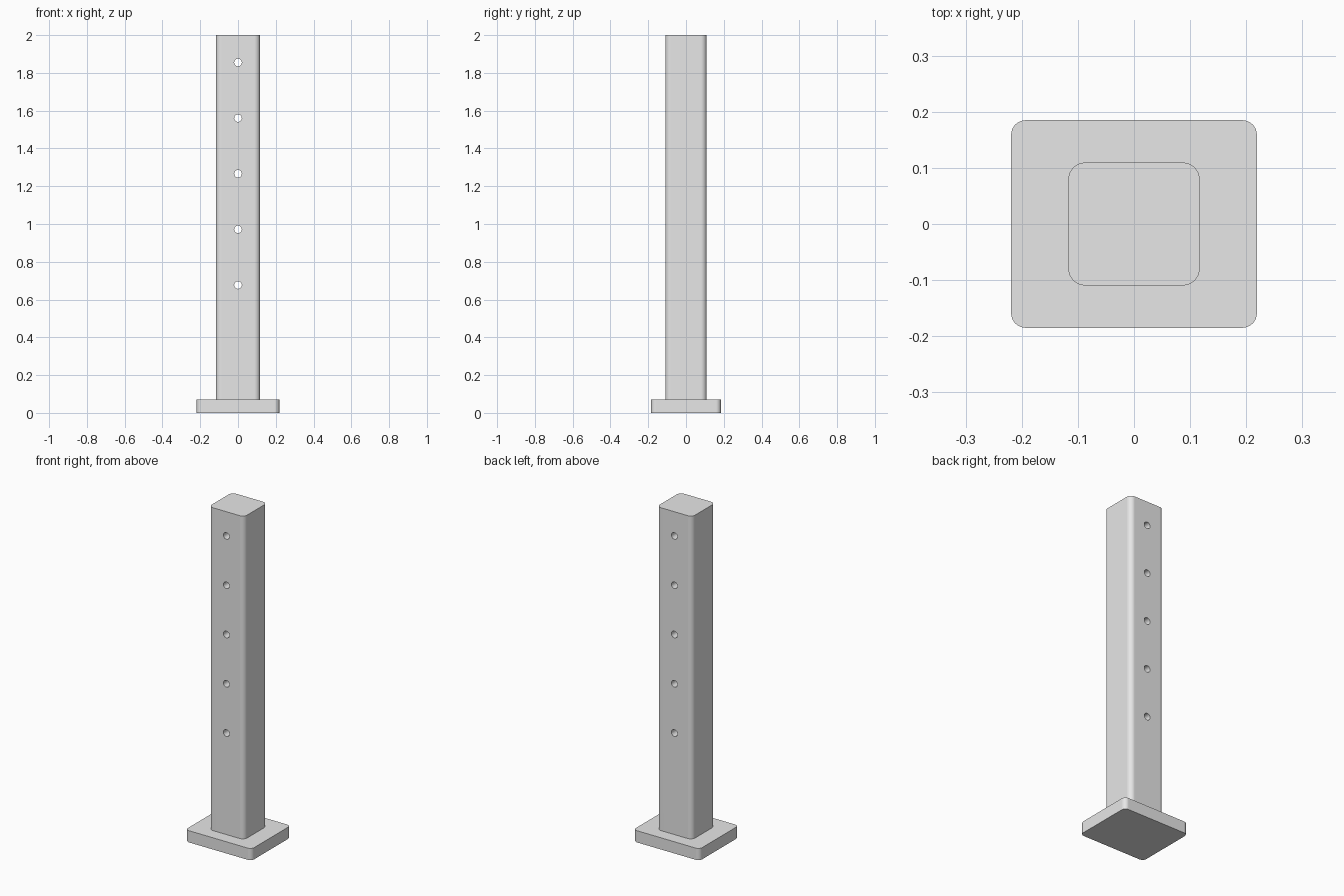
import bpy, bmesh, math
from mathutils import Matrix, Vector

old = bpy.data.objects.get("Cube")
if old:
    bpy.data.objects.remove(old, do_unlink=True)

grey = bpy.data.materials.new("plain_grey")
grey.use_nodes = True
colour = (0.8, 0.8, 0.8, 1)
grey.diffuse_color = colour
grey.node_tree.nodes["Principled BSDF"].inputs["Base Color"].default_value = colour


def make_object(name, bm):
    bmesh.ops.recalc_face_normals(bm, faces=bm.faces)
    mesh = bpy.data.meshes.new(name)
    bm.to_mesh(mesh)
    bm.free()
    mesh.materials.append(grey)
    obj = bpy.data.objects.new(name, mesh)
    bpy.context.collection.objects.link(obj)
    return obj


def rounded_block(name, width, depth, bottom, top, radius):
    """Box with rounded upright edges."""
    bm = bmesh.new()
    bmesh.ops.create_cube(bm, size=1)
    bmesh.ops.scale(bm, vec=Vector((width, depth, top - bottom)), verts=bm.verts)
    bmesh.ops.translate(bm, vec=Vector((0, 0, (top + bottom) / 2)), verts=bm.verts)
    upright = [e for e in bm.edges
               if abs(e.verts[0].co.z - e.verts[1].co.z) > 0.01]
    bmesh.ops.bevel(bm, geom=upright, offset=radius, segments=8,
                    profile=0.5, affect='EDGES')
    return make_object(name, bm)


def select_only(obj):
    bpy.ops.object.select_all(action='DESELECT')
    obj.select_set(True)
    bpy.context.view_layer.objects.active = obj


def finish(obj):
    select_only(obj)
    bpy.ops.object.shade_smooth_by_angle(angle=math.radians(30))
    normals = obj.modifiers.new("flat_sides", 'WEIGHTED_NORMAL')
    normals.keep_sharp = True


# Base plate and upright post
base_plate = rounded_block("base_plate", 0.438, 0.37, 0, 0.07, 0.026)
post = rounded_block("post", 0.234, 0.219, 0.07, 2, 0.03)

# Row of pin holes through the post, front to back
bm = bmesh.new()
for i in range(5):
    place = Matrix.Translation((0, 0, 0.677 + 0.2945 * i))
    bmesh.ops.create_cone(bm, cap_ends=True, segments=32, radius1=0.02,
                          radius2=0.02, depth=0.5,
                          matrix=place @ Matrix.Rotation(math.pi / 2, 4, 'X'))
cutter = make_object("pin_hole_cutter", bm)
cutter.hide_render = True

holes = post.modifiers.new("pin_holes", 'BOOLEAN')
holes.operation = 'DIFFERENCE'
holes.solver = 'EXACT'
holes.object = cutter
select_only(post)
bpy.ops.object.modifier_apply(modifier=holes.name)
bpy.data.objects.remove(cutter, do_unlink=True)

for part in (base_plate, post):
    finish(part)
